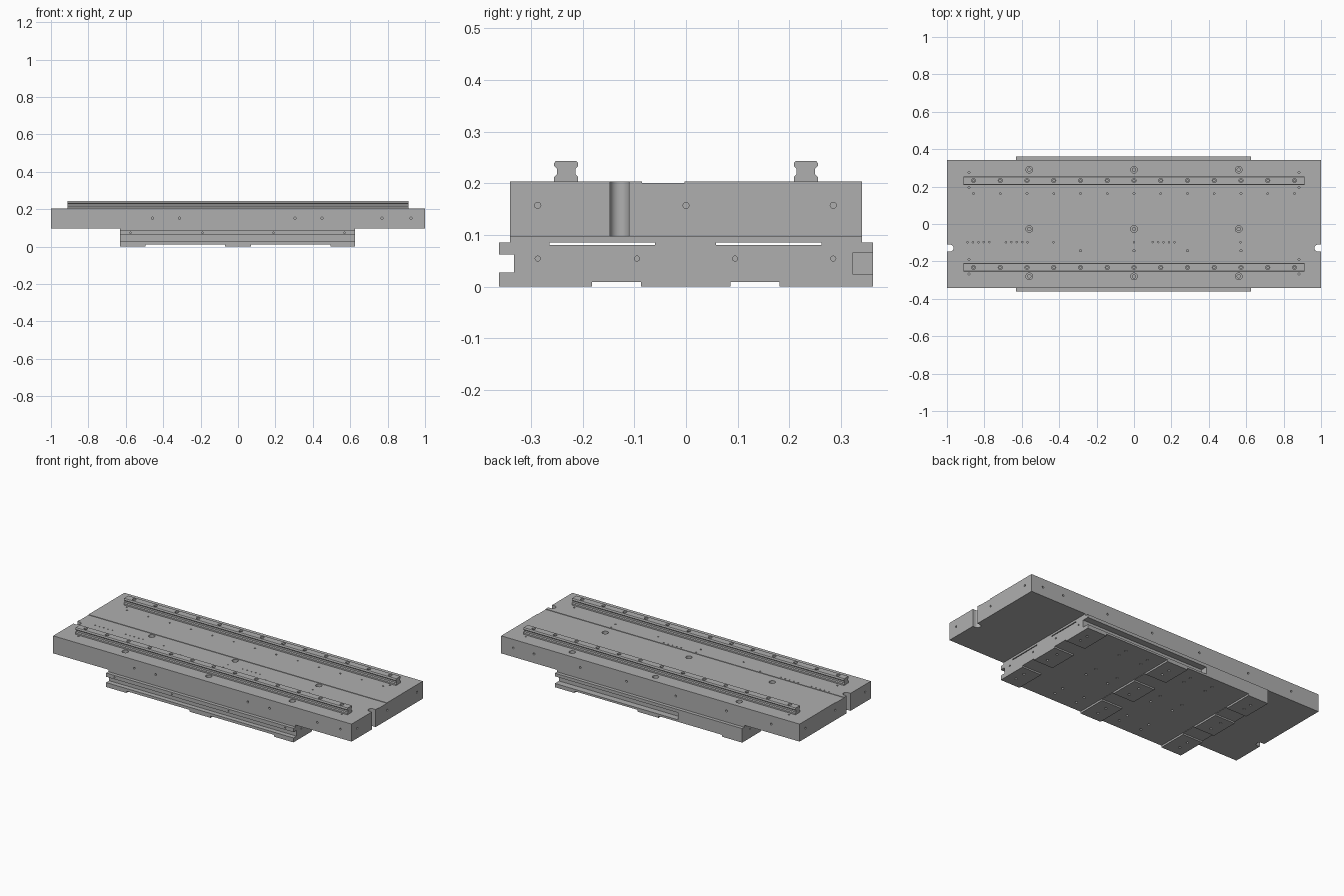
import bpy, bmesh, math
from mathutils import Vector, Matrix

cube = bpy.data.objects.get("Cube")
if cube:
    bpy.data.objects.remove(cube, do_unlink=True)

GREY = (0.43, 0.43, 0.43, 1)
mat = bpy.data.materials.new("machined grey")
mat.use_nodes = True
mat.diffuse_color = GREY
mat.node_tree.nodes["Principled BSDF"].inputs["Base Color"].default_value = GREY


def prism(bm, pts, lo, hi, axis):
    """Extrude a closed outline along x (outline in y, z) or z (outline in x, y)."""
    def place(p, t):
        return (t, p[0], p[1]) if axis == "x" else (p[0], p[1], t)
    a = [bm.verts.new(place(p, lo)) for p in pts]
    b = [bm.verts.new(place(p, hi)) for p in pts]
    bm.faces.new(a)
    bm.faces.new(b[::-1])
    for i in range(len(pts)):
        j = (i + 1) % len(pts)
        bm.faces.new((a[j], a[i], b[i], b[j]))


def box(bm, x0, x1, y0, y1, z0, z1):
    prism(bm, [(x0, y0), (x1, y0), (x1, y1), (x0, y1)], z0, z1, "z")


def hole(bm, pos, out, r, depth, head=0, head_depth=0):
    """Blind hole cutter, optionally counterbored; out points away from the surface."""
    steps = [(r, 0.004), (r, -depth)]
    if head:
        steps = [(head, 0.004), (head, -head_depth), (r, -head_depth), (r, -depth)]
    m = Matrix.Translation(pos) @ Vector(out).to_track_quat("Z", "Y").to_matrix().to_4x4()
    n = 16 if head else 10
    rings = [[bm.verts.new(m @ Vector((q * math.cos(math.tau * i / n),
                                       q * math.sin(math.tau * i / n), h)))
              for i in range(n)] for q, h in steps]
    bm.faces.new(rings[0])
    bm.faces.new(rings[-1][::-1])
    for a, b in zip(rings, rings[1:]):
        for i in range(n):
            j = (i + 1) % n
            bm.faces.new((a[j], a[i], b[i], b[j]))


def make(name, bm):
    bmesh.ops.recalc_face_normals(bm, faces=bm.faces)
    me = bpy.data.meshes.new(name)
    bm.to_mesh(me)
    bm.free()
    me.materials.append(mat)
    ob = bpy.data.objects.new(name, me)
    bpy.context.collection.objects.link(ob)
    return ob


def activate(ob):
    bpy.ops.object.select_all(action="DESELECT")
    ob.select_set(True)
    bpy.context.view_layer.objects.active = ob


def cut(ob, bm):
    cutter = make("cutter", bm)
    cutter.hide_render = True
    mod = ob.modifiers.new("cut", "BOOLEAN")
    mod.operation, mod.solver, mod.object = "DIFFERENCE", "EXACT", cutter
    activate(ob)
    bpy.ops.object.modifier_apply(modifier=mod.name)
    bpy.data.objects.remove(cutter, do_unlink=True)


def finish(ob):
    activate(ob)
    bpy.ops.object.shade_smooth_by_angle(angle=math.radians(38))


TOP, SEAM, HALF = 0.203, 0.097, 0.341
PITCH = 0.143
stations = [PITCH * i for i in range(-6, 7)]
UP, DOWN = (0, 0, 1), (0, 0, -1)

# Top plate
bm = bmesh.new()
box(bm, -1, 1, -HALF, HALF, SEAM, TOP)
plate = make("top_plate", bm)

# Shallow channel and rounded end notches
bm = bmesh.new()
box(bm, -1.1, 1.1, -0.085, -0.003, 0.2, 0.25)
for s in (-1, 1):
    arc = [math.pi * (i / 12 - 0.5) for i in range(13)]
    outline = [(s * 1.02, -0.147)]
    outline += [(s * (0.983 - 0.0185 * math.cos(a)), -0.1285 + 0.0185 * math.sin(a)) for a in arc]
    outline += [(s * 1.02, -0.11)]
    prism(bm, outline, 0, 0.3, "z")
cut(plate, bm)

# Plate holes: counterbored fixings, tapped rows, edge holes
bm = bmesh.new()
for x in (-0.56, 0, 0.56):
    for y, z in ((0.29, TOP), (-0.027, 0.2), (-0.28, TOP)):
        hole(bm, (x, y, z), UP, 0.009, 0.08, 0.018, 0.03)
for x in stations:
    hole(bm, (x, 0.163, TOP), UP, 0.005, 0.03)
for i in (-2, 0, 2, 4):
    hole(bm, (i * PITCH, -0.143, TOP), UP, 0.005, 0.03)
for start, n in ((-0.89, 5), (-0.685, 5), (-0.43, 1), (0, 1), (0.1, 5), (0.57, 1)):
    for i in range(n):
        hole(bm, (start + 0.029 * i, -0.097, TOP), UP, 0.004, 0.03)
for s in (-1, 1):
    for y in (0.275, 0.195, -0.19, -0.267):
        hole(bm, (s * 0.882, y, TOP), UP, 0.005, 0.03)
    for y in (-0.287, 0, 0.285):
        hole(bm, (s, y, 0.157), (s, 0, 0), 0.006, 0.03)
for x in (-0.457, -0.313, 0.305, 0.45, 0.77, 0.925):
    hole(bm, (x, -HALF, 0.152), (0, -1, 0), 0.006, 0.02)
for x in (0.92, 0.78, 0.47, 0.16, -0.17, -0.51, -0.81):
    hole(bm, (x, HALF, 0.152), (0, 1, 0), 0.006, 0.02)
cut(plate, bm)
finish(plate)

# Lower carriage: side profile with front groove and two lengthwise bottom channels
X0, X1, W = -0.63, 0.625, 0.362
profile = [(-W, 0), (-0.182, 0), (-0.182, 0.009), (-0.087, 0.009), (-0.087, 0),
           (0.086, 0), (0.086, 0.009), (0.181, 0.009), (0.181, 0), (W, 0),
           (W, 0.085), (HALF, 0.085), (HALF, SEAM), (-HALF, SEAM), (-HALF, 0.085),
           (-W, 0.085), (-W, 0.062), (-0.333, 0.062), (-0.333, 0.027), (-W, 0.027)]
bm = bmesh.new()
prism(bm, profile, X0, X1, "x")
carriage = make("lower_carriage", bm)

# Thin through slots and the partial back groove
bm = bmesh.new()
box(bm, -0.7, 0.7, -0.264, -0.06, 0.08, 0.085)
box(bm, -0.7, 0.7, 0.058, 0.262, 0.08, 0.085)
box(bm, -0.2, 0.7, 0.323, 0.4, 0.023, 0.066)
cut(carriage, bm)

# Crosswise bottom recesses leaving three pads
bm = bmesh.new()
for s in (-1, 1):
    a, b = sorted((s * 0.07, s * 0.495))
    box(bm, a, b, -0.4, 0.4, -0.05, 0.011)
cut(carriage, bm)

# Carriage holes
bm = bmesh.new()
for s, x in ((-1, X0), (1, X1)):
    for y in (-0.287, -0.095, 0.095, 0.285):
        hole(bm, (x, y, 0.054), (s, 0, 0), 0.005, 0.03)
for x in (-0.575, -0.19, 0.19, 0.57):
    hole(bm, (x, -W, 0.074), (0, -1, 0), 0.004, 0.015)
for x, z in ((-0.57, 0), (-0.3, 0.011), (-0.15, 0.011), (0, 0), (0.15, 0.011), (0.3, 0.011), (0.57, 0)):
    for y in (-0.3, -0.235, -0.04, 0.04, 0.235, 0.29):
        hole(bm, (x, y, z), DOWN, 0.007, 0.012)
cut(carriage, bm)
finish(carriage)

# Linear guide rails with waisted sides and counterbored screw holes
half = [(0.023, TOP), (0.023, 0.212), (0.018, 0.217), (0.018, 0.228),
        (0.023, 0.233), (0.023, 0.239), (0.020, 0.243)]
for name, yc in (("front_rail", -0.232), ("back_rail", 0.232)):
    bm = bmesh.new()
    outline = [(yc + w, z) for w, z in half] + [(yc - w, z) for w, z in reversed(half)]
    prism(bm, outline, -0.912, 0.912, "x")
    rail = make(name, bm)
    bm = bmesh.new()
    for x in stations:
        hole(bm, (x, yc, 0.243), UP, 0.006, 0.036, 0.011, 0.016)
    cut(rail, bm)
    finish(rail)
